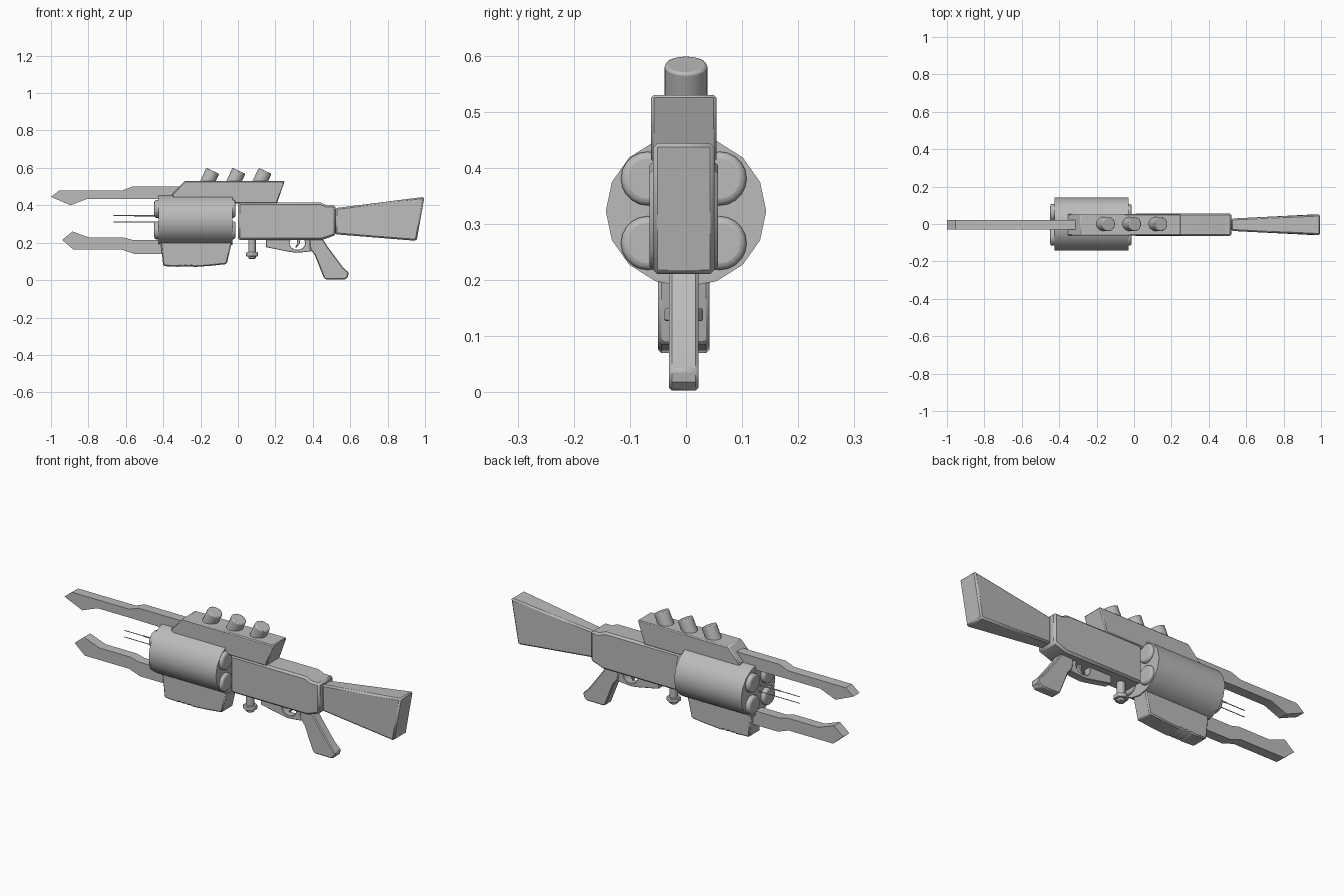
import bpy, bmesh, math
from mathutils import Matrix, Vector

cube = bpy.data.objects.get("Cube")
if cube:
    bpy.data.objects.remove(cube, do_unlink=True)

grey = bpy.data.materials.new("gunmetal_grey")
grey.use_nodes = True
colour = (0.5, 0.5, 0.5, 1)
grey.diffuse_color = colour
grey.node_tree.nodes["Principled BSDF"].inputs["Base Color"].default_value = colour
MID = -0.004


def finish(name, bm, bevel=0.0, segments=1):
    bmesh.ops.recalc_face_normals(bm, faces=bm.faces)
    mesh = bpy.data.meshes.new(name)
    bm.to_mesh(mesh)
    bm.free()
    mesh.materials.append(grey)
    obj = bpy.data.objects.new(name, mesh)
    bpy.context.collection.objects.link(obj)
    if bevel:
        mod = obj.modifiers.new("Bevel", "BEVEL")
        mod.width = bevel
        mod.segments = segments
        mod.limit_method = "ANGLE"
        mod.angle_limit = math.radians(40)
    bpy.ops.object.select_all(action="DESELECT")
    obj.select_set(True)
    bpy.context.view_layer.objects.active = obj
    bpy.ops.object.shade_smooth_by_angle(angle=math.radians(35))
    return obj


def slab(name, outline, half, bevel=0.0, y=MID, segments=1):
    """Side outline in x and z, extruded across y."""
    bm = bmesh.new()
    face = bm.faces.new([bm.verts.new((x, y - half, z)) for x, z in outline])
    new = bmesh.ops.extrude_face_region(bm, geom=[face])["geom"]
    moved = [v for v in new if isinstance(v, bmesh.types.BMVert)]
    bmesh.ops.translate(bm, verts=moved, vec=(0, 2 * half, 0))
    return finish(name, bm, bevel, segments)


def rod(name, start, end, radius, sides=24, bevel=0.0, segments=1, squash=1.0, spin=0.0):
    """Cylinder between two points."""
    a, b = Vector(start), Vector(end)
    turn = (b - a).to_track_quat("Z", "Y").to_matrix().to_4x4()
    bm = bmesh.new()
    bmesh.ops.create_cone(bm, cap_ends=True, segments=sides, radius1=radius,
                          radius2=radius, depth=(b - a).length,
                          matrix=Matrix.Translation((a + b) / 2) @ turn @ Matrix.Rotation(spin, 4, "Z"))
    if squash != 1.0:
        for v in bm.verts:
            v.co.z = a.z + (v.co.z - a.z) * squash
    return finish(name, bm, bevel, segments)


# Receiver with stepped rear collar
slab("receiver", [(0, .415), (.44, .415), (.475, .4), (.522, .4),
                  (.522, .24), (.45, .215), (0, .215)], .061, .01)

# Stock, tapering in height and width
stock = slab("stock", [(.52, .385), (.997, .445), (.955, .21), (.52, .245)], .055, .008)
for v in stock.data.vertices:
    if v.co.x < .6:
        v.co.y = MID + (v.co.y - MID) * .6

# Rotary drum and its four chambers
rod("drum", (-.425, 0, .323), (-.03, 0, .323), .143, 16, squash=.945)
for y_side in (-1, 1):
    for z in (.266, .381):
        y = MID + y_side * .064
        rod("chamber", (-.448, y, z), (-.013, y, z), .048, 20, .012, 3)

# Fine needles at the muzzle
for z, tip in ((.345, -.665), (.31, -.665)):
    rod("needle", (tip, MID, z), (-.42, MID, z), .0022, 6)
rod("needle_sleeve", (-.555, MID, .345), (-.42, MID, .345), .004, 6)

# Upper rail and angled tubes
slab("upper_rail", [(-.285, .53), (.25, .53), (.208, .41), (-.32, .41), (-.355, .455)], .058, .005)
lean = Vector((.42, 0, .91)).normalized()
for x in (-.16, -.02, .12):
    base = Vector((x, 0, .53))
    rod("sight_tube", base - lean * .05, base + lean * .06, .038, 20, .005, 2)

# Blades at the muzzle
slab("upper_blade", [(-1, .445), (-.955, .48), (-.617, .48), (-.565, .5), (-.28, .5),
                     (-.28, .43), (-.595, .435), (-.805, .435), (-.895, .4)], .026)
slab("lower_blade", [(-.94, .215), (-.885, .26), (-.795, .227), (-.61, .227),
                     (-.565, .215), (-.38, .215), (-.38, .14), (-.555, .14),
                     (-.62, .163), (-.88, .163)], .026)

# Foregrip with shallow finger grooves
slab("foregrip", [(-.415, .215), (-.4, .075), (-.32, .071), (-.31, .076), (-.295, .07),
                  (-.28, .076), (-.265, .07), (-.25, .076), (-.235, .07), (-.14, .077),
                  (-.06, .086), (-.03, .215)], .046, .006)

# Stud below the receiver
rod("stud", (.075, MID, .113), (.075, MID, .23), .02, 16, .004)
rod("stud_collar", (.075, MID, .127), (.075, MID, .149), .036, 6, .003)

# Pistol grip
slab("pistol_grip", [(.38, .225), (.45, .225), (.475, .185), (.56, .07), (.592, .04), (.588, .018),
                     (.572, .003), (.468, .003), (.458, .014), (.41, .135), (.385, .165)],
     .026, .005)

# Trigger guard with a round opening below the receiver
arc = [(.317 + .042 * math.cos(t), .198 + .036 * math.sin(t))
       for t in [math.radians(150 + 24 * i) for i in range(11)]]
slab("trigger_guard", [(.15, .225), (.15, .176), (.27, .152), (.31, .146), (.36, .15),
                       (.395, .155), (.395, .225), (arc[-1][0], .225)]
     + arc[::-1] + [(arc[0][0], .225)], .02, .002)
slab("trigger", [(.315, .225), (.335, .225), (.33, .195), (.312, .172),
                 (.305, .175), (.317, .197)], .009, .002)
